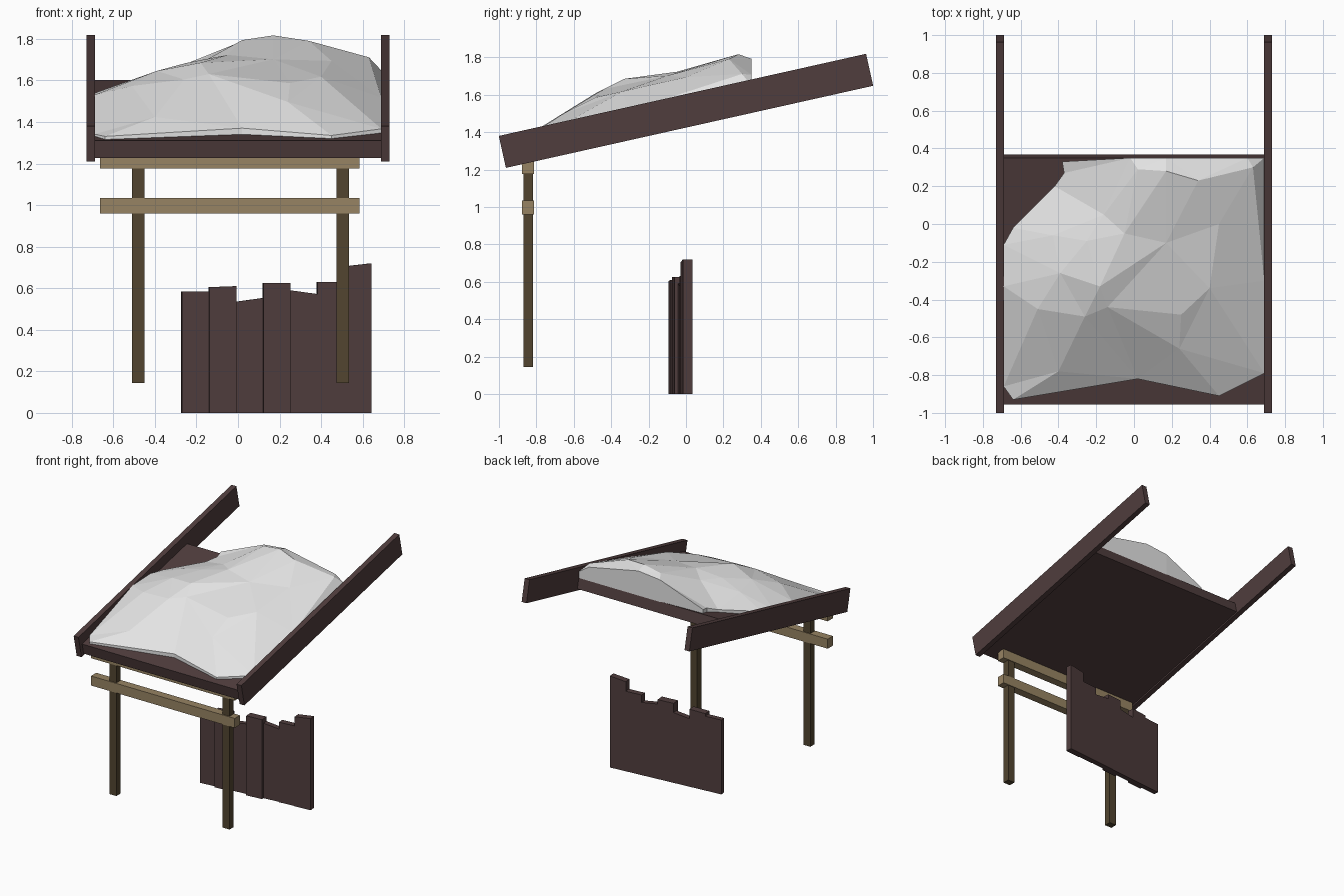
import bpy
import bmesh
from math import radians
from mathutils import Matrix, Vector
from mathutils.geometry import delaunay_2d_cdt

default = bpy.data.objects.get("Cube")
if default:
    bpy.data.objects.remove(default, do_unlink=True)


def make_material(name, color):
    mat = bpy.data.materials.new(name)
    mat.use_nodes = True
    rgba = (*color, 1.0)
    mat.diffuse_color = rgba
    mat.node_tree.nodes["Principled BSDF"].inputs["Base Color"].default_value = rgba
    return mat


dark_wood = make_material("dark_red_brown_wood", (0.08, 0.047, 0.047))
post_wood = make_material("olive_brown_wood", (0.085, 0.06, 0.03))
beam_wood = make_material("tan_wood", (0.31, 0.23, 0.125))
snow_white = make_material("snow", (0.78, 0.78, 0.78))


def finish(name, bm, mat, matrix=None):
    """Turn a bmesh into a named, flat shaded object."""
    bmesh.ops.recalc_face_normals(bm, faces=bm.faces[:])
    if matrix is not None:
        bmesh.ops.transform(bm, matrix=matrix, verts=bm.verts[:])
    mesh = bpy.data.meshes.new(name)
    bm.to_mesh(mesh)
    bm.free()
    mesh.materials.append(mat)
    obj = bpy.data.objects.new(name, mesh)
    bpy.context.collection.objects.link(obj)
    return obj


def box(name, low, high, mat, matrix=None, top_slope=0.0):
    """Box between two corners; top_slope raises the top on its +x side."""
    bm = bmesh.new()
    bmesh.ops.create_cube(bm, size=1.0)
    for v in bm.verts:
        on_top, on_right = v.co.z > 0, v.co.x > 0
        v.co = Vector([low[i] if v.co[i] < 0 else high[i] for i in range(3)])
        if on_top and on_right:
            v.co.z += top_slope
    return finish(name, bm, mat, matrix)


# Sloping roof frame: two long rails with a deck between them
tilt = Matrix.Translation((0, 0, 1.514)) @ Matrix.Rotation(radians(12.6), 4, 'X')
for side, name in ((-1, "right_rail"), (1, "left_rail")):
    inner, outer = sorted((side * 0.688, side * 0.73))
    box(name, (inner, -1.006, -0.0875), (outer, 1.006, 0.0875), dark_wood, tilt)
box("roof_deck", (-0.689, -0.977, -0.075), (0.689, 0.36, 0.0095), dark_wood, tilt)

# Front posts and the two cross beams
for name, x in (("right_post", -0.48), ("left_post", 0.505)):
    box(name, (x - 0.03, -0.87, 0.145), (x + 0.03, -0.817, 1.2), post_wood)
for name, z in (("lower_beam", 0.96), ("upper_beam", 1.175)):
    box(name, (-0.665, -0.877, z), (0.585, -0.812, z + 0.075), beam_wood)

# Plank fence: flush at the back, uneven in front and on top, slightly turned
planks = [  # top height, top slope, thickness
    (0.585, 0.0, 0.04), (0.605, 0.005, 0.055), (0.535, 0.018, 0.04),
    (0.625, 0.0, 0.06), (0.59, -0.018, 0.04), (0.63, 0.0, 0.045),
    (0.705, 0.015, 0.05),
]
turn = Matrix.Translation((0.183, -0.008, 0)) @ Matrix.Rotation(radians(5.2), 4, 'Z')
width = 0.916 / len(planks)
for i, (top, slope, depth) in enumerate(planks):
    x = -0.458 + i * width
    box(f"fence_plank_{i + 1}", (x, -depth, 0), (x + width, 0, top),
        dark_wood, turn, slope)


# Snow heap: faceted surface given as x, y and height above the deck
def deck_height(y):
    return 1.524 + 0.224 * y


outline = [
    (-0.64, -0.93, 0.015), (0.02, -0.82, 0.03), (0.45, -0.91, 0.015),
    (0.69, -0.79, 0.02), (0.69, -0.3, 0.06), (0.69, 0.35, 0.045),
    (0.6, 0.35, 0.105), (0.17, 0.35, 0.19), (-0.02, 0.35, 0.17),
    (-0.38, 0.33, 0.03), (-0.37, 0.27, 0.03), (-0.42, 0.2, 0.02),
    (-0.64, -0.02, 0.03), (-0.69, -0.11, 0.04), (-0.69, -0.33, 0.08),
    (-0.69, -0.86, 0.01),
]
crests = [
    (0.02, 0.29, 0.205), (0.17, 0.28, 0.23), (0.34, 0.23, 0.215),
    (0.63, 0.3, 0.12), (-0.05, -0.05, 0.21), (-0.16, 0.05, 0.16),
    (-0.25, -0.09, 0.18), (-0.43, -0.06, 0.12), (-0.39, -0.26, 0.18),
    (-0.18, -0.33, 0.235), (-0.14, -0.44, 0.205), (-0.51, -0.45, 0.15),
    (-0.26, -0.49, 0.19), (0.24, -0.66, 0.12), (-0.4, -0.78, 0.075),
    (0.4, -0.34, 0.17), (0.25, -0.48, 0.17), (0.45, 0.0, 0.17),
    (0.17, -0.1, 0.2),
]
points = outline + crests
count = len(outline)
loop = [(i, (i + 1) % count) for i in range(count)]
flat, _, faces, sources, _, _ = delaunay_2d_cdt(
    [Vector(p[:2]) for p in points], loop, [], 1, 1e-5)

bm = bmesh.new()
verts = []
for co, source in zip(flat, sources):
    height = points[source[0]][2] if source else 0.0
    verts.append(bm.verts.new((co.x, co.y, deck_height(co.y) + height)))
for face in faces:
    bm.faces.new([verts[i] for i in face])
# Close the heap with side walls and a base resting on the deck
extruded = bmesh.ops.extrude_face_region(bm, geom=bm.faces[:], use_keep_orig=True)
for item in extruded["geom"]:
    if isinstance(item, bmesh.types.BMVert):
        item.co.z = deck_height(item.co.y) - 0.004
finish("snow_heap", bm, snow_white)
